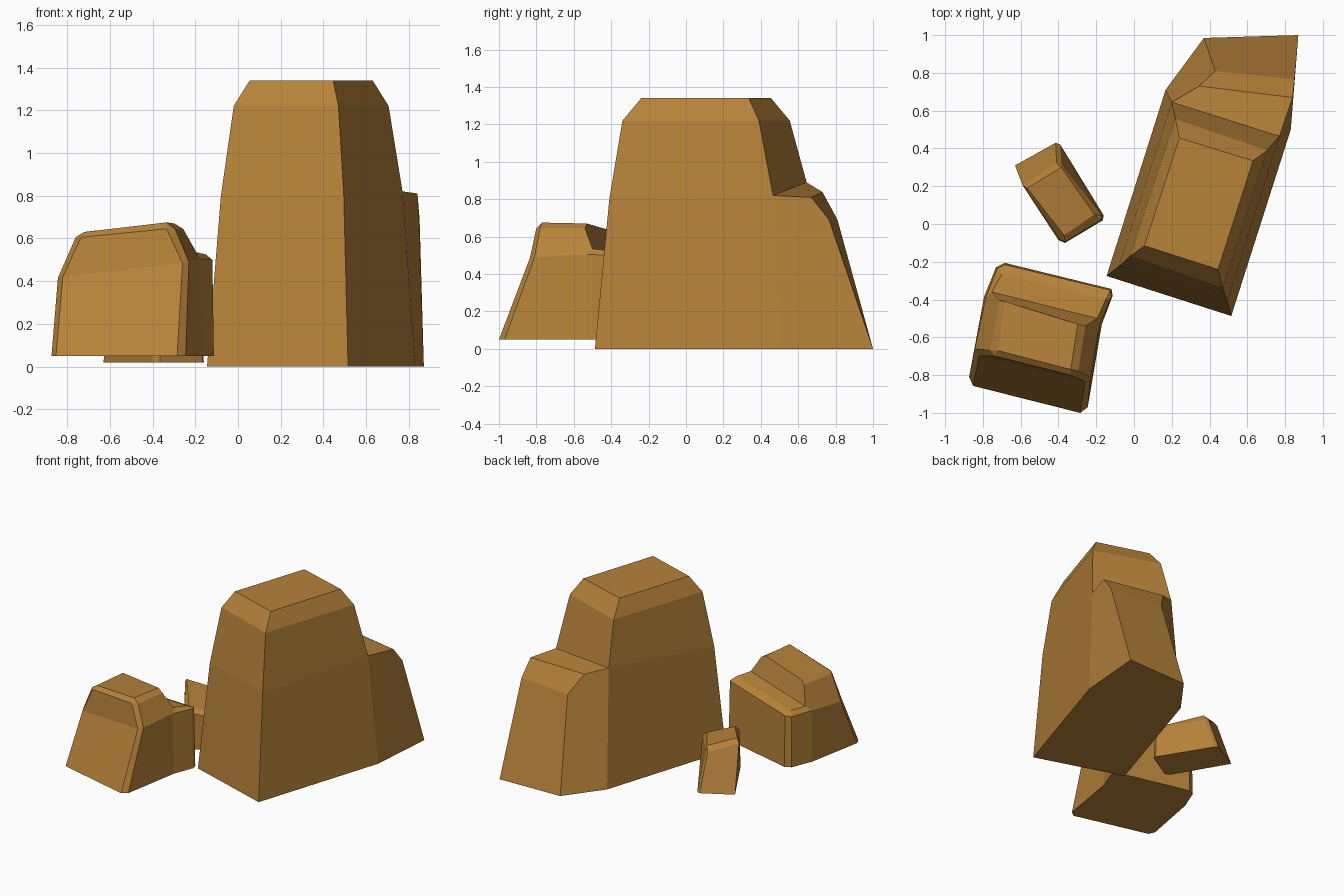
import bpy
import bmesh

if "Cube" in bpy.data.objects:
    bpy.data.objects.remove(bpy.data.objects["Cube"])

stone = bpy.data.materials.new("sandstone")
stone.diffuse_color = (0.47, 0.225, 0.042, 1.0)
stone.use_nodes = True
stone.node_tree.nodes["Principled BSDF"].inputs["Base Color"].default_value = stone.diffuse_color


def make_rock(name, rings, faces, lofts):
    """Rings are named point loops; lofts join equal rings; faces name corners, e.g. 'k0 k1 t1'."""
    bm = bmesh.new()
    v = {}
    for key, pts in rings.items():
        for i, p in enumerate(pts):
            v[f"{key}{i}"] = bm.verts.new(p)
    for a, b in lofts:
        n = len(rings[a])
        for i in range(n):
            j = (i + 1) % n
            bm.faces.new([v[f"{a}{i}"], v[f"{a}{j}"], v[f"{b}{j}"], v[f"{b}{i}"]])
    for f in faces:
        bm.faces.new([v[c] for c in f.split()])
    bmesh.ops.recalc_face_normals(bm, faces=bm.faces)
    mesh = bpy.data.meshes.new(name)
    bm.to_mesh(mesh)
    bm.free()
    mesh.materials.append(stone)
    obj = bpy.data.objects.new(name, mesh)
    bpy.context.collection.objects.link(obj)
    return obj


def level(z, *xy):
    """Loop of points at one height."""
    return [(x, y, z) for x, y in xy]


# Tall rock: four-sided tower with a bevelled cap and a lower step at the back
make_rock(
    "tall_rock",
    {
        "b": level(0, (-.145, -.275), (.515, -.487), (.83, .50), (.87, 1), (.37, .985), (.167, .71)),
        "m": [(-.08, -.225, .8), (.495, -.41, .8), (.77, .465, .82), (.2, .645, .89)],
        "s": level(1.22, (-.02, -.17), (.47, -.34), (.705, .39), (.22, .555)),
        "t": level(1.34, (.055, -.115), (.445, -.24), (.63, .335), (.24, .455)),
        "e": [(.84, .67, .81), (.345, .73, .838), (.85, .765, .69), (.43, .81, .69)],
    },
    [
        "b0 b1 b2 b3 b4 b5", "t0 t1 t2 t3",              # underside, cap
        "b0 b1 m1 m0", "b1 b2 m2 m1", "b5 b0 m0 m3",     # tower walls
        "m3 m2 e0 e1", "e1 e0 e2 e3",                    # step top and bevel
        "b2 b3 e2 e0 m2", "b3 b4 e3 e2", "b4 b5 m3 e1 e3",  # step walls
    ],
    [("m", "s"), ("s", "t")],
)

# Squat rock: chamfered block with a tilted top and a shelf at the back
make_rock(
    "squat_rock",
    {
        "b": level(.05, (-.873, -.81), (-.852, -.857), (-.285, -1), (-.245, -.97), (-.17, -.53),
                   (-.113, -.38), (-.119, -.344), (-.683, -.206), (-.73, -.228), (-.794, -.386)),
        "k": [(-.843, -.66, .415), (-.82, -.70, .42), (-.26, -.835, .485), (-.23, -.81, .49),
              (-.18, -.53, .505), (-.12, -.385, .50), (-.125, -.35, .50), (-.685, -.215, .435),
              (-.725, -.235, .43), (-.785, -.39, .435)],
        "t": [(-.76, -.67, .605), (-.735, -.70, .605), (-.335, -.80, .645), (-.295, -.78, .645),
              (-.257, -.54, .645), (-.712, -.405, .605)],
        "u": [(-.72, -.67, .63), (-.335, -.77, .675), (-.298, -.53, .67), (-.683, -.41, .635)],
        "s": [(-.195, -.50, .535), (-.752, -.36, .47), (-.15, -.40, .525), (-.70, -.265, .46)],
    },
    [
        "b0 b1 b2 b3 b4 b5 b6 b7 b8 b9", "u0 u1 u2 u3",   # underside, top
        "k1 k2 t2 t1", "k0 k1 t1 t0", "k2 k3 t3 t2",      # upper front and corners
        "k3 k4 s0 t4 t3", "k9 k0 t0 t5 s1",               # upper sides
        "s1 t5 u3 u2 t4 s0",                              # upper back
        "t1 t2 u1 u0", "t0 t1 u0", "t2 t3 u1", "t3 t4 u2 u1", "t5 t0 u0 u3",  # top bevel
        "s0 s2 s3 s1", "k6 k7 s3 s2", "k5 k6 s2", "k7 k8 s3",                 # shelf
        "k8 k9 s1 s3", "k4 k5 s2 s0",
    ],
    [("b", "k")],
)

# Small rock: tilted block with a sloping back and chamfered rim
make_rock(
    "small_rock",
    {
        "b": level(.02, (-.63, .31), (-.415, .43), (-.39, .42), (-.16, .045), (-.165, .02),
                   (-.365, -.10), (-.40, -.085)),
        "m": [(-.59, .205, .36), (-.41, .325, .29), (-.385, .315, .285), (-.17, .045, .25),
              (-.175, .02, .25), (-.365, -.095, .30), (-.395, -.08, .305)],
        "t": [(-.565, .19, .39), (-.385, .30, .325), (-.21, .05, .285), (-.37, -.06, .33)],
    },
    [
        "b0 b1 b2 b3 b4 b5 b6", "t0 t1 t2 t3",
        "m0 m1 t1 t0", "m1 m2 t1", "m2 m3 t2 t1", "m3 m4 t2",
        "m4 m5 t3 t2", "m5 m6 t3", "m6 m0 t0 t3",
    ],
    [("b", "m")],
)
